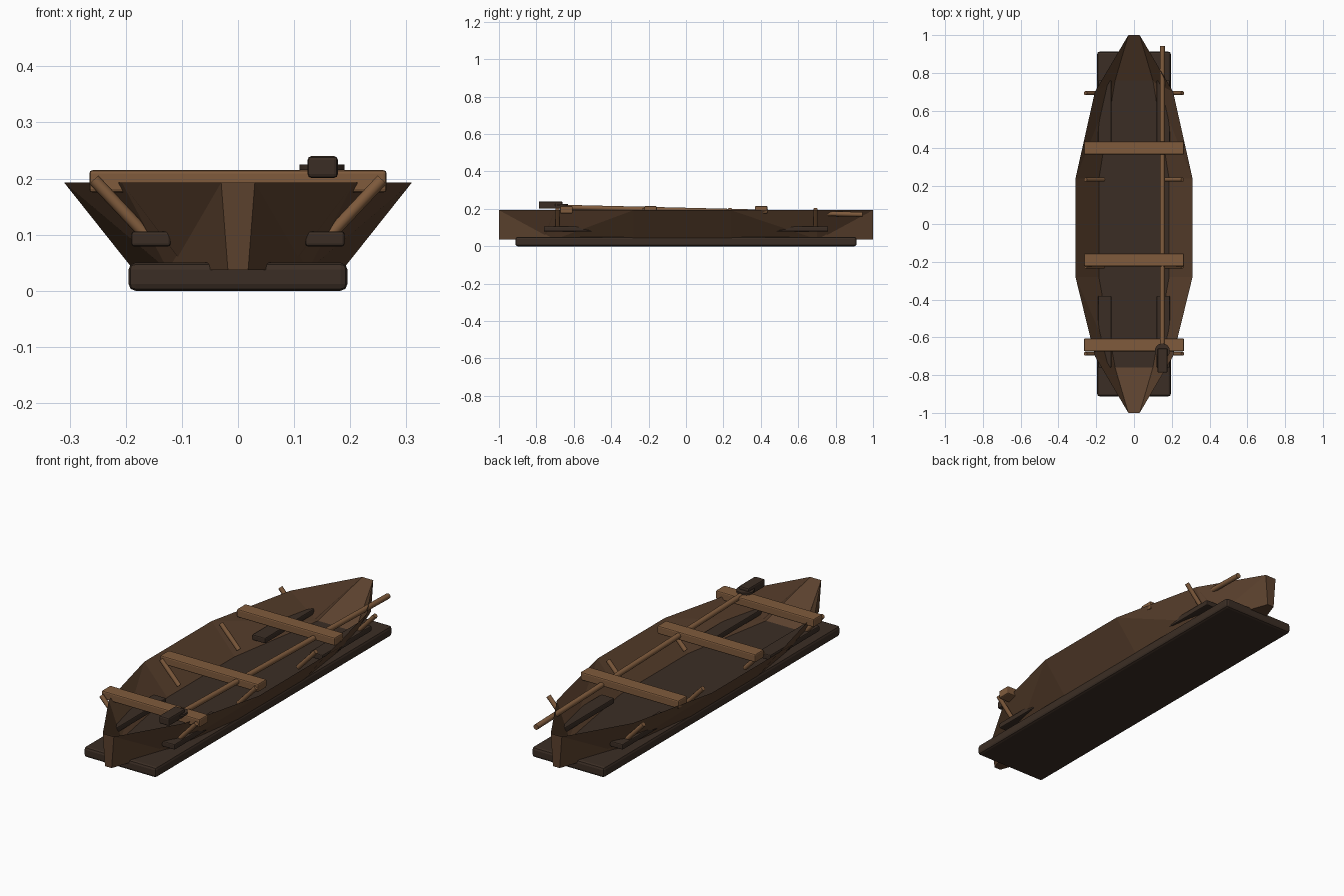
import bpy, bmesh, math
from mathutils import Vector

if "Cube" in bpy.data.objects:
    bpy.data.objects.remove(bpy.data.objects["Cube"])


def material(name, rgb):
    m = bpy.data.materials.new(name)
    m.diffuse_color = (*rgb, 1)
    m.use_nodes = True
    m.node_tree.nodes["Principled BSDF"].inputs["Base Color"].default_value = m.diffuse_color
    return m


DARK = material("dark wood", (0.044, 0.027, 0.018))
HULL = material("hull brown", (0.105, 0.053, 0.027))
LIGHT = material("light wood", (0.215, 0.105, 0.046))


def finish(bm, name, mats):
    me = bpy.data.meshes.new(name)
    bm.to_mesh(me)
    bm.free()
    ob = bpy.data.objects.new(name, me)
    bpy.context.collection.objects.link(ob)
    for m in mats:
        me.materials.append(m)
    return ob


def box(name, lo, hi, mat, bevel=0.006):
    lo, hi = Vector(lo), Vector(hi)
    bm = bmesh.new()
    bmesh.ops.create_cube(bm, size=1)
    for v in bm.verts:
        v.co = (lo + hi) / 2 + v.co * (hi - lo)
    ob = finish(bm, name, [mat])
    mod = ob.modifiers.new("rounded edges", 'BEVEL')
    mod.width, mod.segments = bevel, 2
    return ob


def rod(name, a, b, r, mat, sides=10):
    a, b = Vector(a), Vector(b)
    bm = bmesh.new()
    bmesh.ops.create_cone(bm, cap_ends=True, segments=sides, radius1=r,
                          radius2=r, depth=(b - a).length)
    rot = (b - a).to_track_quat('Z', 'Y')
    for v in bm.verts:
        v.co = (a + b) / 2 + rot @ v.co
    for f in bm.faces:
        f.smooth = len(f.verts) == 4
    return finish(bm, name, [mat])


# Hull: outer skin and inner skin meeting at a sharp rim
RIM, KEEL, FLOOR = 0.193, 0.037, 0.052
stations = [(-1, .03, .018), (-.7, .207, .125), (-.28, .31, .186),
            (.24, .31, .186), (.7, .207, .125), (1, .03, .018)]
floor_pts = [(-.76, .1), (-.28, .186), (.24, .186), (.76, .1)]
bm = bmesh.new()
top, bot, inn = {}, {}, {}
for s in (-1, 1):
    top[s] = [bm.verts.new((s * t, y, RIM)) for y, t, b in stations]
    bot[s] = [bm.verts.new((s * b, y, KEEL)) for y, t, b in stations]
    inn[s] = [bm.verts.new((s * w, y, FLOOR)) for y, w in floor_pts]
for s in (-1, 1):
    T, B, I = top[s], bot[s], inn[s]
    J = [I[0]] + I + [I[3]]
    for i in range(5):
        # diagonals run to the bottom of the nearest end station
        if i in (0, 3):
            bm.faces.new((T[i], T[i + 1], B[i + 1]))
            bm.faces.new((T[i], B[i + 1], B[i]))
        else:
            bm.faces.new((T[i], T[i + 1], B[i]))
            bm.faces.new((T[i + 1], B[i + 1], B[i]))
        if J[i] is J[i + 1]:
            bm.faces.new((T[i], T[i + 1], J[i]))
        elif i == 3:
            bm.faces.new((T[i], T[i + 1], J[i + 1]))
            bm.faces.new((T[i], J[i + 1], J[i]))
        else:
            bm.faces.new((T[i], T[i + 1], J[i]))
            bm.faces.new((T[i + 1], J[i + 1], J[i]))
for i in range(5):
    bm.faces.new((bot[-1][i], bot[-1][i + 1], bot[1][i + 1], bot[1][i]))
for i in range(3):
    f = bm.faces.new((inn[-1][i], inn[-1][i + 1], inn[1][i + 1], inn[1][i]))
    f.material_index = 1
for k, e in ((0, 0), (5, 3)):
    bm.faces.new((top[-1][k], top[1][k], bot[1][k], bot[-1][k]))
    bm.faces.new((top[-1][k], top[1][k], inn[1][e], inn[-1][e]))
bmesh.ops.recalc_face_normals(bm, faces=bm.faces)
finish(bm, "hull", [HULL, DARK])

# Flat base plank
box("base_plank", (-.195, -.912, 0), (.195, .912, .05), DARK, 0.012)

# Cross seats
for i, y in enumerate((-.64, -.19, .402)):
    box(f"seat_{i}", (-.265, y - .034, .175), (.265, y + .034, .215), LIGHT)

# Slanted ribs and side ledges, mirrored on both sides
for s in (-1, 1):
    for y in (-.687, -.225, .235, .693):
        rod("rib", (s * .257, y, .198), (s * .16, y, .095), .011, LIGHT)
    for y in (-.57, .57):
        x0, x1 = sorted((s * .12, s * .19))
        box("side_ledge", (x0, y - .19, .079), (x1, y + .19, .106), DARK, 0.005)

# Paddle resting along the right side, with its collar and blade
rod("paddle_shaft", (.15, .943, .17), (.15, -.67, .209), .013, LIGHT, 12)
rod("paddle_collar", (.15, -.672, .215), (.15, -.672, .225), .04, DARK, 16)
box("paddle_blade", (.124, -.787, .201), (.178, -.66, .24), DARK, 0.007)
